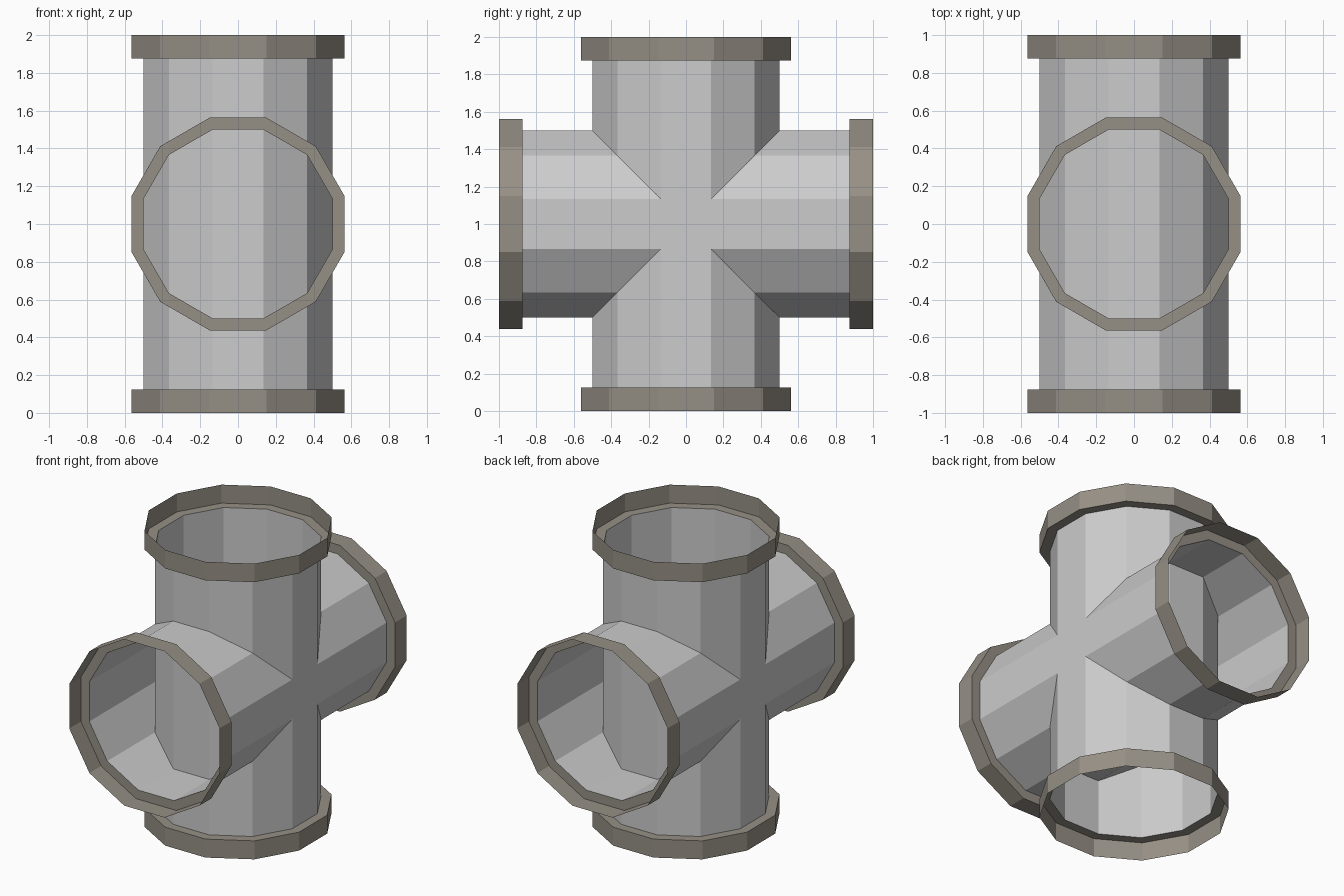
import bpy, bmesh, math
from mathutils import Matrix

if "Cube" in bpy.data.objects:
    bpy.data.objects.remove(bpy.data.objects["Cube"])

SIDES = 12
FLAT = math.cos(math.pi / SIDES)   # flat-to-corner ratio


def material(name, rgb):
    m = bpy.data.materials.new(name)
    m.diffuse_color = (*rgb, 1)
    m.use_nodes = True
    m.node_tree.nodes["Principled BSDF"].inputs["Base Color"].default_value = m.diffuse_color
    return m


pipe_grey = material("pipe grey", (0.604, 0.604, 0.604))
collar_grey = material("warm collar grey", (0.305, 0.279, 0.235))


def lathe(name, profile, mat, matrix):
    """Open 12-sided shell from (flat radius, height) points."""
    bm = bmesh.new()
    rings = []
    for r, z in profile:
        angles = [(i + 0.5) * 2 * math.pi / SIDES for i in range(SIDES)]
        rings.append([bm.verts.new((r / FLAT * math.cos(a), r / FLAT * math.sin(a), z))
                      for a in angles])
    for low, high in zip(rings, rings[1:]):
        for i in range(SIDES):
            j = (i + 1) % SIDES
            bm.faces.new((low[i], low[j], high[j], high[i]))
    bm.transform(matrix)
    mesh = bpy.data.meshes.new(name)
    bm.to_mesh(mesh)
    bm.free()
    mesh.materials.append(mat)
    ob = bpy.data.objects.new(name, mesh)
    bpy.context.collection.objects.link(ob)


centre = Matrix.Translation((0, 0, 1))
for axis, turn in (("vertical", 0), ("horizontal", 90)):
    # full-length open pipe; the two pipes cross each other uncut
    base = centre @ Matrix.Rotation(math.radians(turn), 4, 'X')
    lathe(axis + "_pipe", [(0.5, -0.875), (0.5, 0.875)], pipe_grey, base)
    # collar at each end: step outward, then an open lip
    for end, flip in (("first", 0), ("second", 180)):
        lathe(f"{axis}_{end}_collar",
              [(0.5, 0.875), (0.5625, 0.875), (0.5625, 1.0)], collar_grey,
              base @ Matrix.Rotation(math.radians(flip), 4, 'X'))
